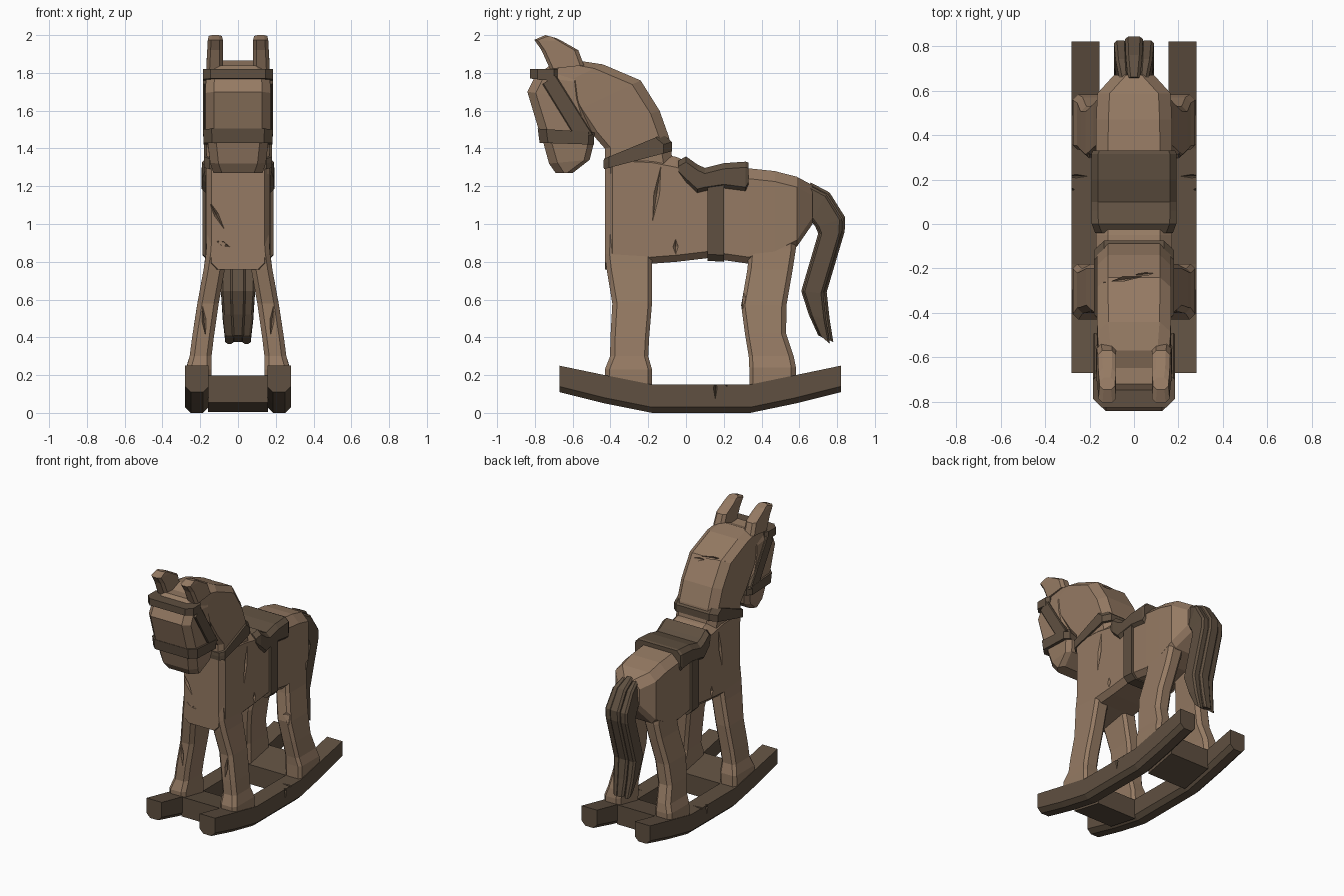
import bpy, bmesh
from mathutils import Vector, Euler


def material(name, color):
    m = bpy.data.materials.new(name)
    m.diffuse_color = color
    return m


WOOD = material("light_wood", (0.30, 0.195, 0.125, 1))
DARK = material("dark_wood", (0.115, 0.08, 0.052, 1))


def loft(name, rings, mat, c0=0.03, c1=0.03):
    """Skin chamfered box sections. Ring: (y0, z0, y1, z1, xa, xb)."""
    bm = bmesh.new()
    loops = []
    for y0, z0, y1, z1, xa, xb in rings:
        a, b = Vector((0, y0, z0)), Vector((0, y1, z1))
        d = (b - a).normalized()
        s = 1 if xb > xa else -1
        pts = [(xa + s * c0, a), (xb - s * c0, a), (xb, a + d * c0), (xb, b - d * c1),
               (xb - s * c1, b), (xa + s * c1, b), (xa, b - d * c1), (xa, a + d * c0)]
        loops.append([bm.verts.new((x, p.y, p.z)) for x, p in pts])
    for l0, l1 in zip(loops, loops[1:]):
        for i in range(8):
            j = (i + 1) % 8
            bm.faces.new((l0[i], l0[j], l1[j], l1[i]))
    bm.faces.new(loops[0])
    bm.faces.new(loops[-1])
    bmesh.ops.remove_doubles(bm, verts=bm.verts, dist=0.0005)
    bmesh.ops.recalc_face_normals(bm, faces=bm.faces)
    me = bpy.data.meshes.new(name)
    bm.to_mesh(me)
    bm.free()
    me.materials.append(mat)
    ob = bpy.data.objects.new(name, me)
    bpy.context.collection.objects.link(ob)
    return ob


def centred(rings):
    """Rings given as (y0, z0, y1, z1, half_width)."""
    return [(a, b, c, d, -w, w) for a, b, c, d, w in rings]


def upright(rings):
    """Rings standing at one y, given as (y, z0, z1, half_width)."""
    return [(y, z0, y, z1, -w, w) for y, z0, z1, w in rings]


def gouge(ob, loc, size, rot=(0, 0, 0)):
    """Cut a sharp crack with a stretched octahedron."""
    bm = bmesh.new()
    bmesh.ops.create_uvsphere(bm, u_segments=4, v_segments=2, radius=1)
    bmesh.ops.scale(bm, vec=size, verts=bm.verts)
    bmesh.ops.recalc_face_normals(bm, faces=bm.faces)
    me = bpy.data.meshes.new("crack_cutter")
    bm.to_mesh(me)
    bm.free()
    cut = bpy.data.objects.new("crack_cutter", me)
    cut.location, cut.rotation_euler = loc, Euler(rot)
    cut.hide_render = True
    bpy.context.collection.objects.link(cut)
    mod = ob.modifiers.new("crack", 'BOOLEAN')
    mod.operation, mod.solver, mod.object = 'DIFFERENCE', 'EXACT', cut
    bpy.context.view_layer.objects.active = ob
    bpy.ops.object.modifier_apply(modifier=mod.name)
    bpy.data.objects.remove(cut)


# Torso with tapered rump
torso = loft("torso", upright([
    (-0.43, 0.76, 1.40, 0.14), (-0.39, 0.76, 1.39, 0.17), (-0.18, 0.79, 1.38, 0.172),
    (-0.05, 0.80, 1.355, 0.172), (0.12, 0.82, 1.28, 0.172), (0.33, 0.79, 1.295, 0.172),
    (0.47, 0.82, 1.28, 0.17), (0.587, 0.88, 1.25, 0.165), (0.67, 1.0, 1.205, 0.09)]),
    WOOD, 0.035, 0.055)

# Neck, swept up towards the poll
neck = loft("neck", centred([
    (-0.43, 1.26, -0.07, 1.33, 0.165), (-0.43, 1.40, -0.09, 1.46, 0.167),
    (-0.50, 1.48, -0.14, 1.60, 0.167), (-0.58, 1.60, -0.24, 1.76, 0.167),
    (-0.66, 1.74, -0.44, 1.845, 0.165), (-0.74, 1.80, -0.57, 1.865, 0.155)]),
    WOOD, 0.03, 0.05)

# Head and muzzle
head = loft("head", centred([
    (-0.72, 1.84, -0.55, 1.83, 0.14), (-0.80, 1.78, -0.56, 1.75, 0.17),
    (-0.84, 1.70, -0.55, 1.66, 0.172), (-0.78, 1.50, -0.50, 1.49, 0.172),
    (-0.755, 1.43, -0.49, 1.42, 0.16), (-0.725, 1.32, -0.51, 1.34, 0.148),
    (-0.69, 1.27, -0.60, 1.27, 0.13)]), WOOD, 0.045, 0.03)

# Bridle and collar
loft("brow_band", centred([(-0.825, 1.82, -0.68, 1.82, 0.185),
                           (-0.825, 1.77, -0.68, 1.755, 0.185)]), DARK, 0.04, 0.02)
loft("nose_band", centred([(-0.785, 1.505, -0.485, 1.485, 0.185),
                           (-0.775, 1.43, -0.488, 1.42, 0.182)]), DARK, 0.045, 0.03)
loft("collar", centred([(-0.435, 1.345, -0.12, 1.475, 0.18),
                        (-0.437, 1.32, -0.075, 1.435, 0.18),
                        (-0.435, 1.29, -0.075, 1.385, 0.18)]), DARK, 0.03, 0.045)

# Saddle and girth strap
loft("saddle", upright([
    (-0.04, 1.26, 1.335, 0.175), (0.0, 1.22, 1.358, 0.19), (0.06, 1.165, 1.315, 0.192),
    (0.10, 1.175, 1.297, 0.192), (0.20, 1.19, 1.322, 0.192), (0.315, 1.175, 1.33, 0.192),
    (0.33, 1.20, 1.325, 0.185)]), DARK, 0.02, 0.03)
loft("girth_strap", upright([(0.115, 0.805, 1.24, 0.188), (0.2, 0.80, 1.24, 0.188)]),
     DARK, 0.035, 0.03)

# Tail made of three strands
TAIL = [(0.61, 1.08, 0.66, 1.22, 0.7), (0.66, 1.02, 0.76, 1.167, 0.92),
        (0.685, 0.985, 0.843, 1.035, 1), (0.70, 0.95, 0.84, 0.96, 1),
        (0.61, 0.645, 0.745, 0.64, 1), (0.65, 0.52, 0.76, 0.50, 0.9),
        (0.70, 0.41, 0.78, 0.375, 0.75)]
for name, xa, xb, inset in (("tail_centre", -0.04, 0.04, 0),
                            ("tail_left", 0.03, 0.09, 0.018),
                            ("tail_right", -0.03, -0.09, 0.018)):
    loft(name, [(a + inset / 2, b, c - inset, d - inset / 2, xa * k, xb * k)
                for a, b, c, d, k in TAIL], DARK, 0.01, 0.013)

# Leg sections: (front y, back y, z, inner x, outer x)
FRONT = [(-0.425, -0.185, 0.97, 0.03, 0.16), (-0.43, -0.18, 0.84, 0.05, 0.17),
         (-0.42, -0.18, 0.76, 0.07, 0.182), (-0.39, -0.18, 0.58, 0.102, 0.215),
         (-0.40, -0.195, 0.40, 0.128, 0.243), (-0.402, -0.20, 0.30, 0.14, 0.256),
         (-0.43, -0.18, 0.23, 0.14, 0.275), (-0.43, -0.18, 0.10, 0.145, 0.277)]
HIND = [(0.345, 0.575, 0.97, 0.03, 0.16), (0.335, 0.582, 0.87, 0.05, 0.168),
        (0.325, 0.565, 0.76, 0.07, 0.182), (0.292, 0.532, 0.57, 0.104, 0.217),
        (0.312, 0.53, 0.42, 0.126, 0.24), (0.332, 0.57, 0.30, 0.14, 0.256),
        (0.335, 0.582, 0.24, 0.14, 0.275), (0.335, 0.582, 0.10, 0.145, 0.277)]
ROCKER = [(-0.67, 0.11, 0.25), (-0.43, 0.05, 0.20), (-0.18, 0.0, 0.15),
          (0.34, 0.0, 0.15), (0.58, 0.05, 0.20), (0.82, 0.11, 0.25)]

for side, s in (("right", 1), ("left", -1)):
    # Legs with small cracks
    front = loft("front_leg_" + side, [(f, z, b, z, s * i, s * o) for f, b, z, i, o in FRONT],
                 WOOD, 0.025, 0.02)
    hind = loft("hind_leg_" + side, [(f, z, b, z, s * i, s * o) for f, b, z, i, o in HIND],
                WOOD, 0.02, 0.025)
    gouge(front, (s * 0.18, -0.395, 0.49), (0.012, 0.03, 0.09), (0, s * 0.1, 0))
    gouge(hind, (s * 0.2, 0.30, 0.61), (0.04, 0.02, 0.07))
    # Rocker runner
    rocker = loft("rocker_" + side, [(y, a, y, b, s * 0.155, s * 0.28) for y, a, b in ROCKER],
                  DARK, 0.03, 0.0)
    gouge(rocker, (s * 0.28, 0.155, 0.13), (0.02, 0.01, 0.055))
    gouge(rocker, (s * 0.26, 0.215, 0.15), (0.05, 0.008, 0.02))
    # Cheek strap and ear
    loft("cheek_strap_" + side, [(-0.76, 1.74, -0.69, 1.79, s * 0.15, s * 0.184),
                                 (-0.60, 1.48, -0.49, 1.47, s * 0.15, s * 0.184)],
         DARK, 0.006, 0.006)
    loft("ear_" + side, [(-0.72, 1.82, -0.54, 1.84, s * 0.08, s * 0.168),
                         (-0.765, 1.92, -0.57, 1.92, s * 0.08, s * 0.163),
                         (-0.803, 1.975, -0.65, 1.965, s * 0.08, s * 0.16),
                         (-0.745, 2.0, -0.69, 1.985, s * 0.085, s * 0.155)],
         WOOD, 0.018, 0.02)
    # Cracks in the flanks
    gouge(torso, (s * 0.175, -0.155, 1.16), (0.022, 0.018, 0.17), (-0.15, 0, 0))
    gouge(torso, (s * 0.175, -0.055, 0.88), (0.025, 0.016, 0.045))

# Cracks in the chest and along the crest
gouge(torso, (-0.115, -0.43, 1.05), (0.012, 0.03, 0.09), (0, -0.5, 0))
gouge(torso, (-0.08, -0.43, 0.895), (0.04, 0.03, 0.012), (0, 0.4, 0))
gouge(neck, (-0.05, -0.25, 1.755), (0.10, 0.014, 0.025), (0, 0, 0.15))
gouge(neck, (0.05, -0.225, 1.735), (0.06, 0.010, 0.025), (0, 0, 0.1))

# Cross boards joining the rockers
for name, (p, q) in (("front_cross_board", ROCKER[1:3]), ("rear_cross_board", ROCKER[3:5])):
    loft(name, [(y, a + 0.004, y, b - 0.002, -0.16, 0.16) for y, a, b in (p, q)], DARK, 0.0, 0.0)
